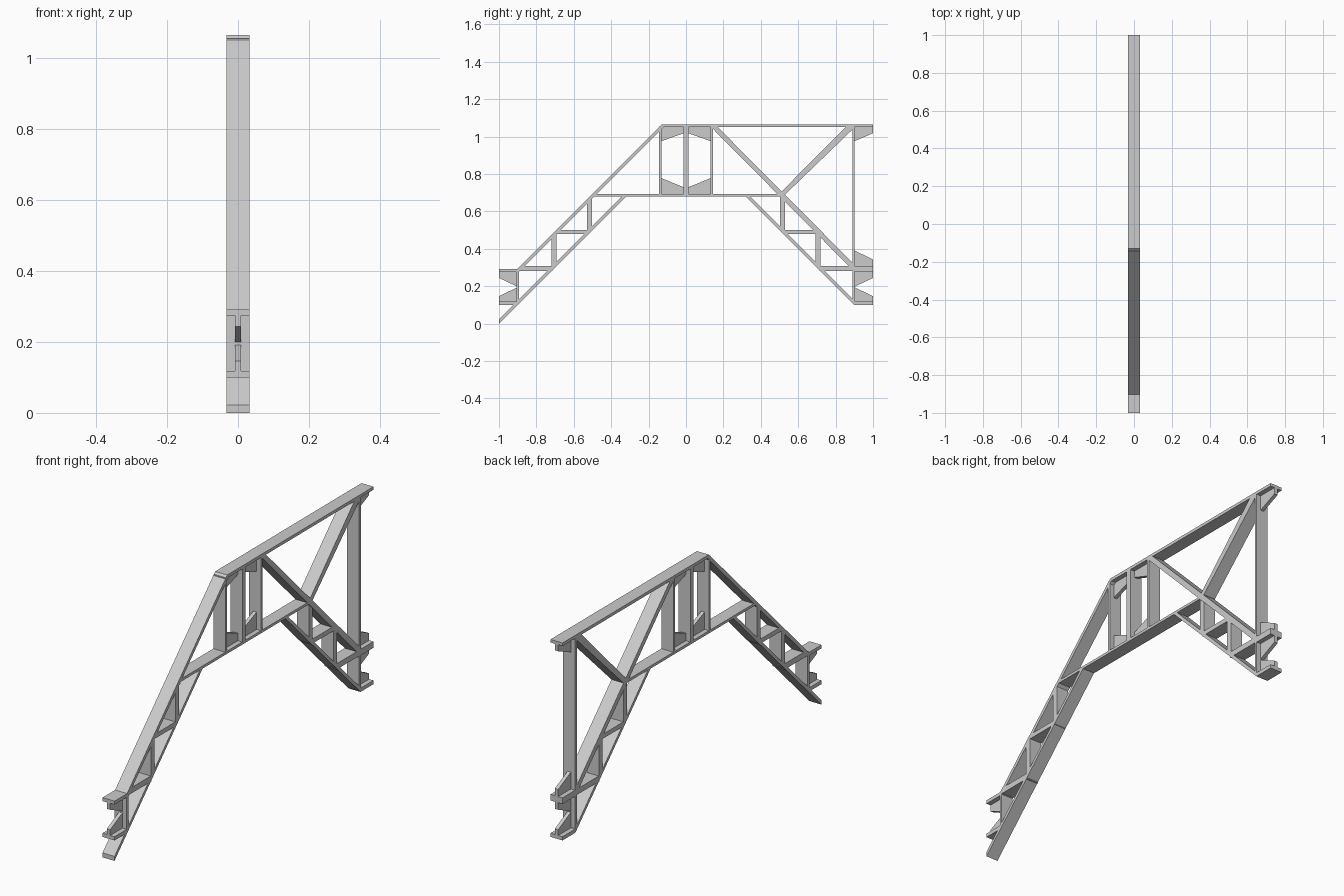
import bpy, bmesh

if "Cube" in bpy.data.objects:
    bpy.data.objects.remove(bpy.data.objects["Cube"])

W = 0.065      # full plate width across x
G = 0.018      # gusset thickness


def prism(name, pts, width=W):
    """Extrude a (y, z) outline symmetrically about x = 0."""
    bm = bmesh.new()
    face = bm.faces.new([bm.verts.new((-width / 2, y, z)) for y, z in pts])
    ext = bmesh.ops.extrude_face_region(bm, geom=[face])
    verts = [v for v in ext["geom"] if isinstance(v, bmesh.types.BMVert)]
    bmesh.ops.translate(bm, verts=verts, vec=(width, 0, 0))
    bmesh.ops.recalc_face_normals(bm, faces=bm.faces)
    mesh = bpy.data.meshes.new(name)
    bm.to_mesh(mesh)
    bm.free()
    ob = bpy.data.objects.new(name, mesh)
    bpy.context.collection.objects.link(ob)
    return ob


def bar(name, y0, y1, z0, z1):
    return prism(name, [(y0, z0), (y1, z0), (y1, z1), (y0, z1)])


def gusset(name, y_deep, y_tip, z, deep, tip):
    """Tapered web standing on (or hanging from) level z."""
    prism(name, [(y_deep, z), (y_tip, z), (y_tip, z + tip), (y_deep, z + deep)], G)


# Top chord running into the left rafter and its end shelf
prism("top_chord_and_rafter", [
    (1, 1.065), (-0.13, 1.065), (-0.903, 0.292), (-1, 0.292), (-1, 0.275),
    (-0.895, 0.275), (-0.12, 1.05), (1, 1.05)])

# Lower chord: left leg, middle deck, right leg with foot shelf
prism("left_lower_leg", [(-1, 0), (-0.32, 0.68), (-0.32, 0.693), (-0.329, 0.693), (-1, 0.022)])
prism("middle_deck", [(-0.505, 0.68), (0.52, 0.68), (0.52, 0.693), (-0.5, 0.693)])
prism("right_lower_leg", [
    (0.32, 0.68), (0.9, 0.1), (1, 0.1), (1, 0.118), (0.904, 0.118),
    (0.329, 0.693), (0.32, 0.693)])

# Right diagonals
prism("right_main_diagonal", [(0.13, 1.055), (0.165, 1.055), (0.893, 0.323), (0.893, 0.285)])
prism("right_upper_brace", [(0.495, 0.69), (0.53, 0.69), (0.893, 1.04), (0.893, 1.055), (0.857, 1.055)])

# Stepped lattice between the chords on both sides
for side, s in (("left", -1), ("right", 1)):
    for i, (a, b) in enumerate(((0.503, 0.53), (0.692, 0.72))):
        prism(f"{side}_step_post_{i}", [
            (s * a, 1.01 - a), (s * b, 1.01 - b), (s * b, 1.18 - b), (s * a, 1.18 - a)])
    prism(f"{side}_step_bar_0", [(s * 0.52, 0.478), (s * 0.71, 0.478),
                                 (s * 0.69, 0.5), (s * 0.52, 0.5)])
    prism(f"{side}_step_bar_1", [(s * 0.715, 0.28), (s * 0.9, 0.28),
                                 (s * 0.88, 0.308), (s * 0.715, 0.308)])

# Vertical posts
bar("left_end_post", -0.906, -0.893, 0.11, 0.285)
bar("right_end_post", 0.889, 0.902, 0.11, 1.055)
for name, a, b in (("left", -0.144, -0.131), ("middle", -0.013, 0.013), ("right", 0.131, 0.144)):
    bar(f"{name}_deck_post", a, b, 0.685, 1.055)

# End shelves
bar("left_low_shelf", -1, -0.9, 0.1, 0.118)
bar("right_mid_shelf", 0.89, 1, 0.278, 0.308)

# Thin gussets in the deck bays and on the end shelves
for side, s in (("left", -1), ("right", 1)):
    gusset(f"{side}_bay_top_gusset", s * 0.132, s * 0.012, 1.052, -0.077, -0.034)
    gusset(f"{side}_bay_low_gusset", s * 0.132, s * 0.012, 0.691, 0.087, 0.038)
    gusset(f"{side}_shelf_upper_gusset", s * 0.9, s * 1, 0.28, -0.083, -0.036)
    gusset(f"{side}_shelf_lower_gusset", s * 0.9, s * 1, 0.115, 0.08, 0.031)
gusset("right_shelf_top_gusset", 0.9, 1, 0.305, 0.086, 0.038)
gusset("right_roof_gusset", 0.9, 1, 1.052, -0.077, -0.034)
